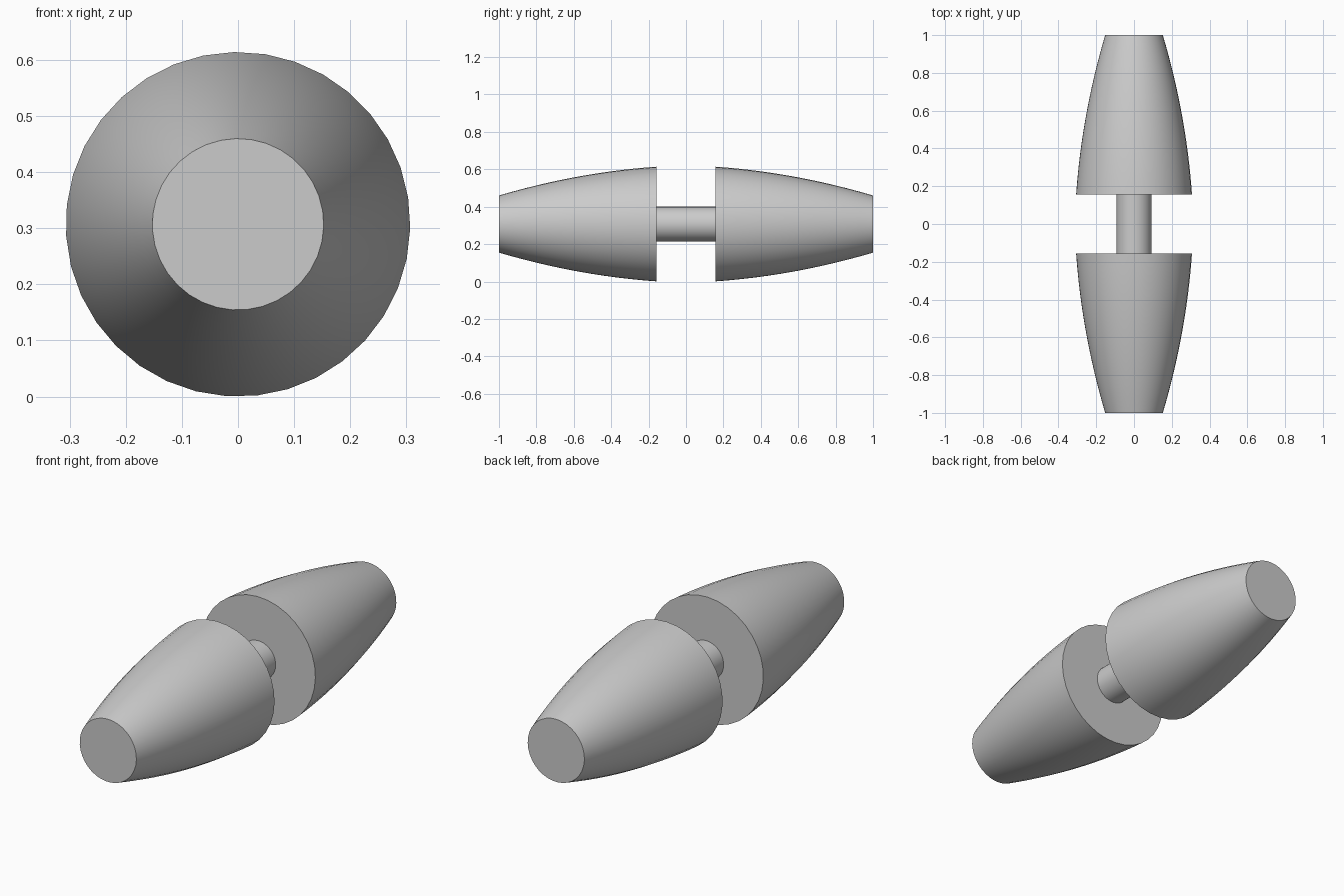
import bpy, bmesh, math

cube = bpy.data.objects.get("Cube")
if cube:
    bpy.data.objects.remove(cube, do_unlink=True)

SIDES = 35
AXIS_Z = 0.307
INNER, OUTER = 0.157, 1.0
PHASE = math.radians(-1.3)

grey = bpy.data.materials.new("plain grey")
grey.use_nodes = True
colour = (0.6, 0.6, 0.6, 1)
grey.diffuse_color = colour
grey.node_tree.nodes["Principled BSDF"].inputs["Base Color"].default_value = colour


def lathe(name, profile):
    """Closed solid turned about the y axis from (y, radius) points."""
    bm = bmesh.new()
    rings = []
    for y, r in profile:
        angles = [PHASE + math.tau * i / SIDES for i in range(SIDES)]
        rings.append([bm.verts.new((r * math.cos(a), y, AXIS_Z + r * math.sin(a)))
                      for a in angles])
    for a, b in zip(rings, rings[1:]):
        for i in range(SIDES):
            j = (i + 1) % SIDES
            bm.faces.new((a[i], a[j], b[j], b[i]))
    bm.faces.new(rings[0])
    bm.faces.new(rings[-1])
    bmesh.ops.recalc_face_normals(bm, faces=bm.faces)
    mesh = bpy.data.meshes.new(name)
    bm.to_mesh(mesh)
    bm.free()
    mesh.materials.append(grey)
    obj = bpy.data.objects.new(name, mesh)
    bpy.context.collection.objects.link(obj)
    bpy.ops.object.select_all(action="DESELECT")
    obj.select_set(True)
    bpy.context.view_layer.objects.active = obj
    bpy.ops.object.shade_smooth_by_angle(angle=math.radians(30))
    return obj


# Bulging tapered ends, mirrored front to back
STEPS = 12
taper = []
for k in range(STEPS + 1):
    t = (OUTER - INNER) * k / STEPS
    taper.append((INNER + t, 0.307 - 0.07 * t - 0.134 * t * t))
lathe("back_taper", taper)
lathe("front_taper", [(-y, r) for y, r in taper])

# Thin shaft joining the two ends
lathe("centre_shaft", [(-INNER - 0.01, 0.093), (INNER + 0.01, 0.093)])
